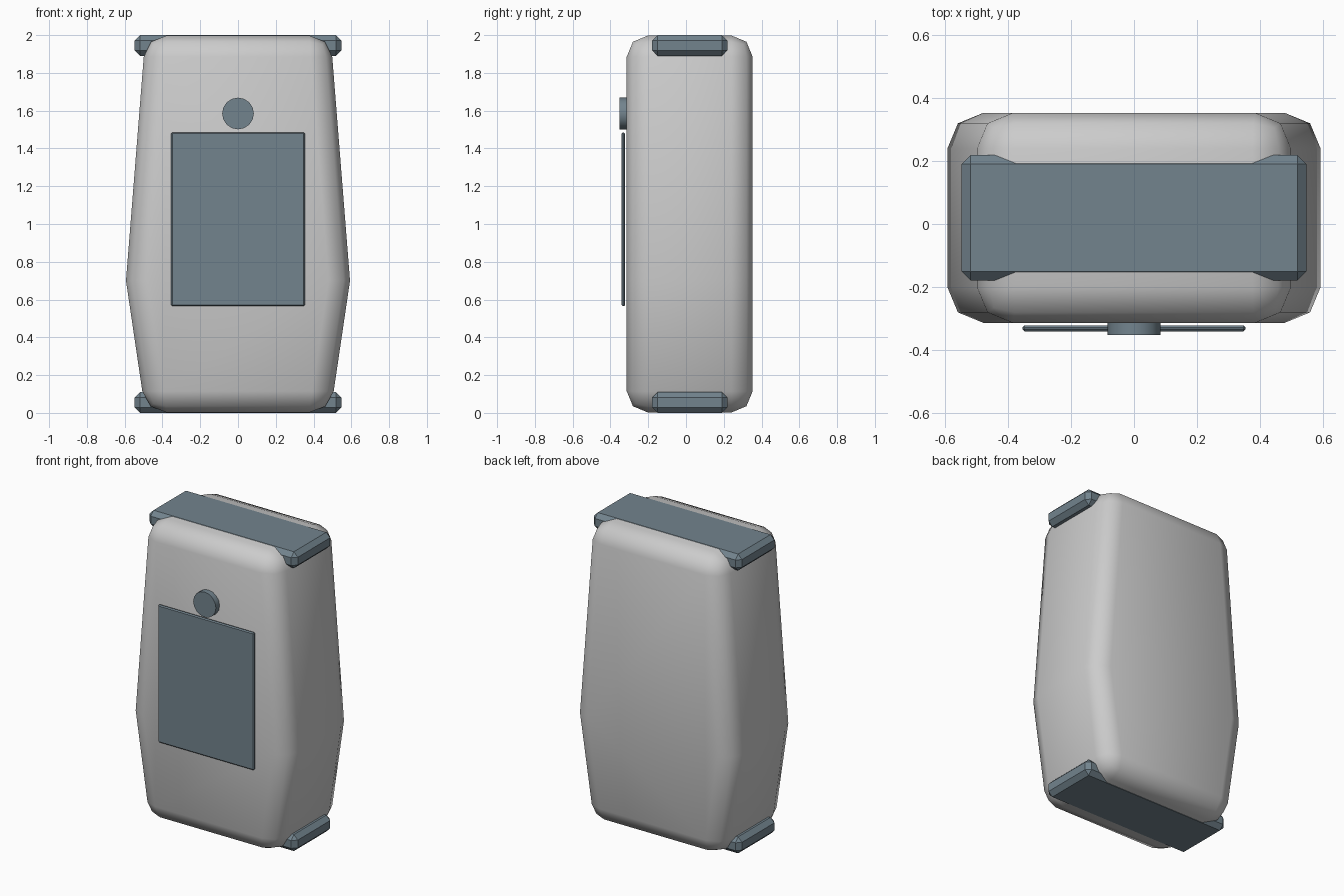
import bpy
import bmesh
from math import radians, pi
from mathutils import Matrix

if "Cube" in bpy.data.objects:
    bpy.data.objects.remove(bpy.data.objects["Cube"])


def finish(name, bm, bevel=0, segments=1, smooth=None, mat=None):
    """Turn a bmesh into a named object with an optional bevel and smoothing."""
    bmesh.ops.recalc_face_normals(bm, faces=bm.faces)
    mesh = bpy.data.meshes.new(name)
    bm.to_mesh(mesh)
    bm.free()
    obj = bpy.data.objects.new(name, mesh)
    bpy.context.collection.objects.link(obj)
    bpy.ops.object.select_all(action='DESELECT')
    bpy.context.view_layer.objects.active = obj
    obj.select_set(True)
    if bevel:
        mod = obj.modifiers.new("Bevel", 'BEVEL')
        mod.width = bevel
        mod.segments = segments
        mod.limit_method = 'ANGLE'
        mod.angle_limit = radians(30)
        bpy.ops.object.modifier_apply(modifier=mod.name)
    if smooth:
        bpy.ops.object.shade_smooth_by_angle(angle=radians(smooth))
    if mat:
        mesh.materials.append(mat)
    return obj


def box(name, lo, hi, bevel, mat):
    bm = bmesh.new()
    size = [b - a for a, b in zip(lo, hi)]
    mid = [(a + b) / 2 for a, b in zip(lo, hi)]
    bmesh.ops.create_cube(bm, size=1, matrix=Matrix.Translation(mid) @ Matrix.Diagonal((*size, 1)))
    return finish(name, bm, bevel, mat=mat)


slate = bpy.data.materials.new("slate")
slate.diffuse_color = (0.17, 0.23, 0.27, 1)
slate.use_nodes = True
slate.node_tree.nodes["Principled BSDF"].inputs["Base Color"].default_value = slate.diffuse_color

# Body: six-sided front outline, widest below the middle, extruded back and rounded
half = [(0.49, 0.002), (0.593, 0.70), (0.49, 1.998)]
outline = half + [(-x, z) for x, z in reversed(half)]
bm = bmesh.new()
face = bm.faces.new([bm.verts.new((x, -0.314, z)) for x, z in outline])
ext = bmesh.ops.extrude_face_region(bm, geom=[face])
bmesh.ops.translate(bm, vec=(0, 0.667, 0),
                    verts=[v for v in ext["geom"] if isinstance(v, bmesh.types.BMVert)])
finish("body", bm, 0.113, 2, smooth=50)

# Chamfered plates across the top and bottom
for name, z in (("bottom_plate", 0.0), ("top_plate", 1.89)):
    box(name, (-0.548, -0.18, z), (0.548, 0.22, z + 0.11), 0.029, slate)

# Thin front panel
box("front_panel", (-0.355, -0.341, 0.565), (0.355, -0.322, 1.485), 0.007, slate)

# Round button above the panel
bm = bmesh.new()
bmesh.ops.create_cone(bm, cap_ends=True, segments=16, radius1=0.084, radius2=0.084, depth=0.045,
                      matrix=Matrix.Translation((0, -0.3305, 1.585)) @ Matrix.Rotation(pi / 2, 4, 'X'))
finish("button", bm, smooth=30, mat=slate)
